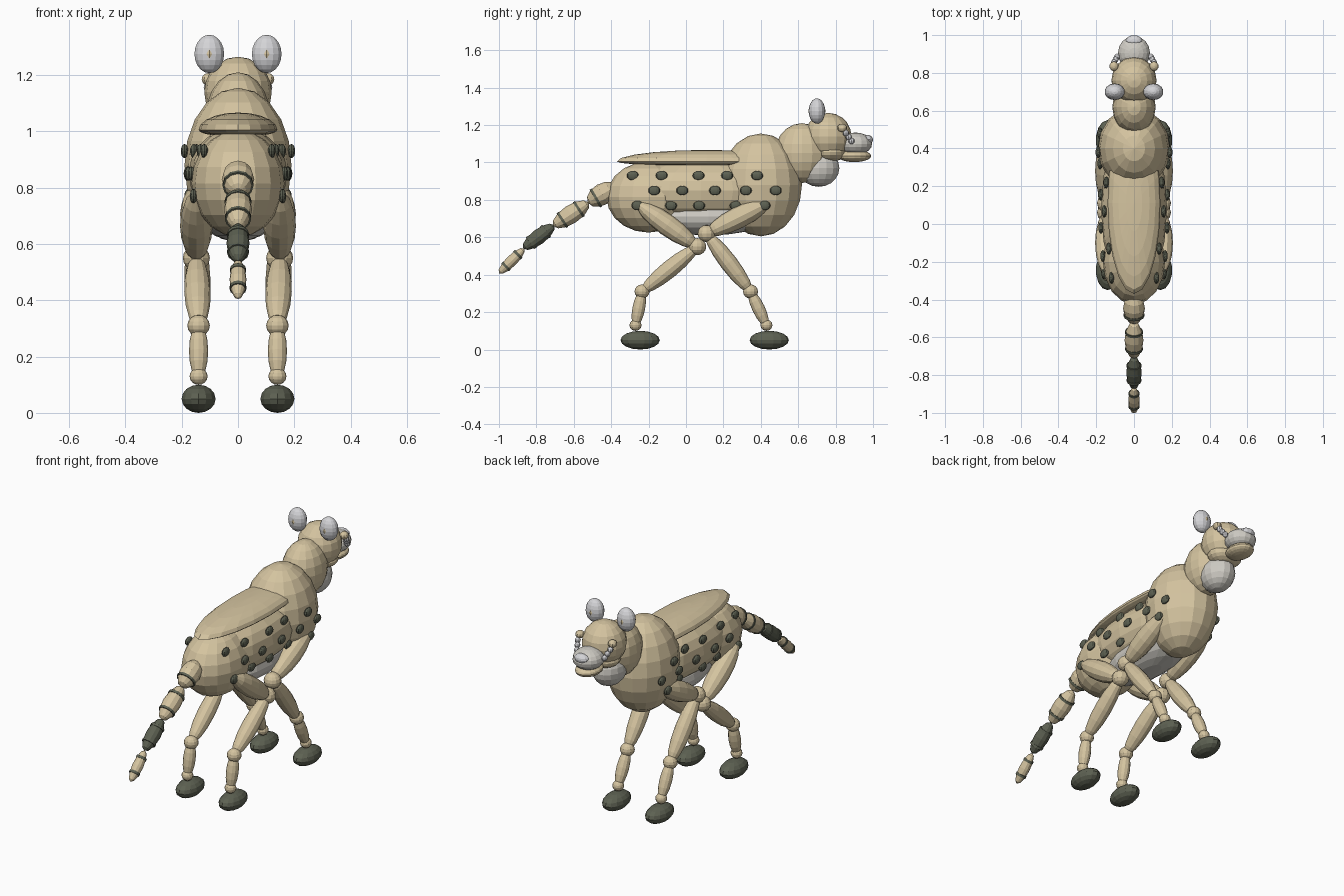
import bpy
import math
from mathutils import Vector

if "Cube" in bpy.data.objects:
    bpy.data.objects.remove(bpy.data.objects["Cube"])


def material(name, rgb):
    m = bpy.data.materials.new(name)
    m.diffuse_color = (*rgb, 1)
    m.use_nodes = True
    m.node_tree.nodes["Principled BSDF"].inputs["Base Color"].default_value = m.diffuse_color
    return m


TAN = material("tan coat", (0.66, 0.55, 0.35))
PALE = material("pale fur", (0.62, 0.60, 0.55))
WHITE = material("silver grey", (0.66, 0.66, 0.68))
DARK = material("dark olive", (0.11, 0.12, 0.085))


def finish(ob, name, mat):
    ob.name = name
    ob.data.materials.append(mat)
    return ob


def blob(name, loc, radii, mat, segs=16, rings=10, along=None):
    """Faceted ellipsoid; its local z can be aimed along a direction."""
    bpy.ops.mesh.primitive_uv_sphere_add(segments=segs, ring_count=rings, radius=1, location=loc)
    ob = finish(bpy.context.object, name, mat)
    ob.scale = radii
    if along is not None:
        ob.rotation_euler = Vector(along).to_track_quat('Z', 'Y').to_euler()
    return ob


def bone(name, a, b, r, mat, segs=12, rings=8, extra=0.0):
    """Spindle running between two points."""
    a, b = Vector(a), Vector(b)
    d = b - a
    return blob(name, (a + b) / 2, (r, r, d.length / 2 + extra), mat, segs, rings, d)


# Main body masses: centre, radii
MASSES = {
    "torso": ((0, 0.08, 0.85), (0.175, 0.45, 0.165)),
    "chest": ((0, 0.40, 0.88), (0.19, 0.22, 0.275)),
    "hips": ((0, -0.20, 0.815), (0.165, 0.225, 0.19)),
}
for key, (c, r) in MASSES.items():
    blob(key, c, r, TAN)
blob("belly", (0, 0.12, 0.71), (0.14, 0.33, 0.10), PALE)

# Back plate: ellipsoid with a thin flattened underside
plate = blob("back_plate", (0, 0.11, 1.005), (0.14, 0.48, 0.062), TAN, 20, 10)
for v in plate.data.vertices:
    if v.co.z < 0:
        v.co.z *= 0.4

# Neck, head and muzzle
blob("neck", (0, 0.62, 1.05), (0.115, 0.145, 0.16), TAN)
blob("throat", (0, 0.71, 0.97), (0.09, 0.11, 0.10), PALE)
blob("head", (0, 0.76, 1.14), (0.12, 0.125, 0.125), TAN)
blob("cheeks", (0, 0.77, 1.055), (0.10, 0.085, 0.052), TAN)
blob("muzzle", (0, 0.905, 1.10), (0.085, 0.09, 0.06), PALE)
blob("lower_jaw", (0, 0.90, 1.035), (0.07, 0.09, 0.033), TAN)
blob("nose", (0, 0.968, 1.122), (0.045, 0.032, 0.026), WHITE, 12, 8)


def flank_x(y, z):
    """Half width of the body at a given side position."""
    best = 0.1
    for c, r in MASSES.values():
        k = 1 - ((y - c[1]) / r[1]) ** 2 - ((z - c[2]) / r[2]) ** 2
        if k > 0:
            best = max(best, r[0] * math.sqrt(k))
    return best


SPOT_ROWS = {
    0.93: (-0.285, -0.13, 0.067, 0.22, 0.38),
    0.85: (-0.17, -0.02, 0.155, 0.32, 0.48),
    0.77: (-0.26, -0.08, 0.07, 0.265, 0.42),
}
# Leg joints as (y, z): shoulder or hip, elbow or knee, wrist or hock, ankle
LEGS = {
    "front": [(0.45, 0.79), (0.11, 0.62), (0.345, 0.31), (0.43, 0.13)],
    "rear": [(-0.26, 0.78), (0.06, 0.55), (-0.235, 0.31), (-0.27, 0.13)],
}
PAW_Y = {"front": 0.445, "rear": -0.245}

for s, side in ((1, "right"), (-1, "left")):
    # Ears, eyes and cheek beads
    blob(f"ear_{side}", (s * 0.102, 0.70, 1.275), (0.054, 0.044, 0.068), WHITE, 14, 10)
    blob(f"inner_ear_{side}", (s * 0.102, 0.70, 1.275), (0.032, 0.046, 0.042), TAN, 12, 8)
    blob(f"eye_{side}", (s * 0.106, 0.835, 1.185), (0.024, 0.026, 0.022), TAN, 10, 8)
    for i in range(3):
        blob(f"cheek_bead_{side}", (s * (0.106 - 0.008 * i), 0.855 + 0.015 * i, 1.157 - 0.021 * i),
             (0.016, 0.017, 0.017), WHITE, 8, 6)

    # Flank spots
    for z, ys in SPOT_ROWS.items():
        for y in ys:
            blob(f"spot_{side}", (s * (flank_x(y, z) + 0.004), y, z), (0.014, 0.032, 0.025),
                 DARK, 10, 8)

    # Legs
    for kind, pts in LEGS.items():
        xs = (0.148, 0.148, 0.14, 0.14)
        j = [Vector((s * x, y, z)) for x, (y, z) in zip(xs, pts)]
        tag = f"{kind}_{side}"
        bone(f"upper_leg_{tag}", j[0], j[1], 0.058, TAN)
        bone(f"lower_leg_{tag}", j[1], j[2], 0.047, TAN, extra=0.01)
        bone(f"shank_{tag}", j[2], j[3], 0.034, TAN, extra=0.01)
        for part, p, r in (("knee", j[1], 0.048), ("hock", j[2], 0.04), ("ankle", j[3], 0.032)):
            blob(f"{part}_{tag}", p, (r, r, r * 0.95), TAN, 12, 8)
        blob(f"paw_{tag}", (s * 0.14, PAW_Y[kind], 0.05), (0.062, 0.105, 0.05), DARK, 14, 8)

# Tail: chain of spindles with dark bands
TAIL = [
    ((-0.37, 0.875), (-0.525, 0.785), 0.058, TAN, (0.72,)),
    ((-0.52, 0.785), (-0.71, 0.66), 0.05, TAN, (0.28, 0.74)),
    ((-0.705, 0.665), (-0.87, 0.54), 0.041, DARK, (0.28, 0.74)),
    ((-0.865, 0.54), (-1.0, 0.407), 0.03, TAN, (0.25, 0.72)),
]
for (y0, z0), (y1, z1), r, mat, bands in TAIL:
    a, b = Vector((0, y0, z0)), Vector((0, y1, z1))
    bone("tail_segment", a, b, r, mat, 12, 6)
    for t in bands:
        rad = r * math.sqrt(1 - (2 * t - 1) ** 2) + 0.003
        bpy.ops.mesh.primitive_cylinder_add(vertices=12, radius=rad, depth=0.014,
                                            location=a.lerp(b, t))
        ring = finish(bpy.context.object, "tail_band", DARK)
        ring.rotation_euler = (b - a).to_track_quat('Z', 'Y').to_euler()
